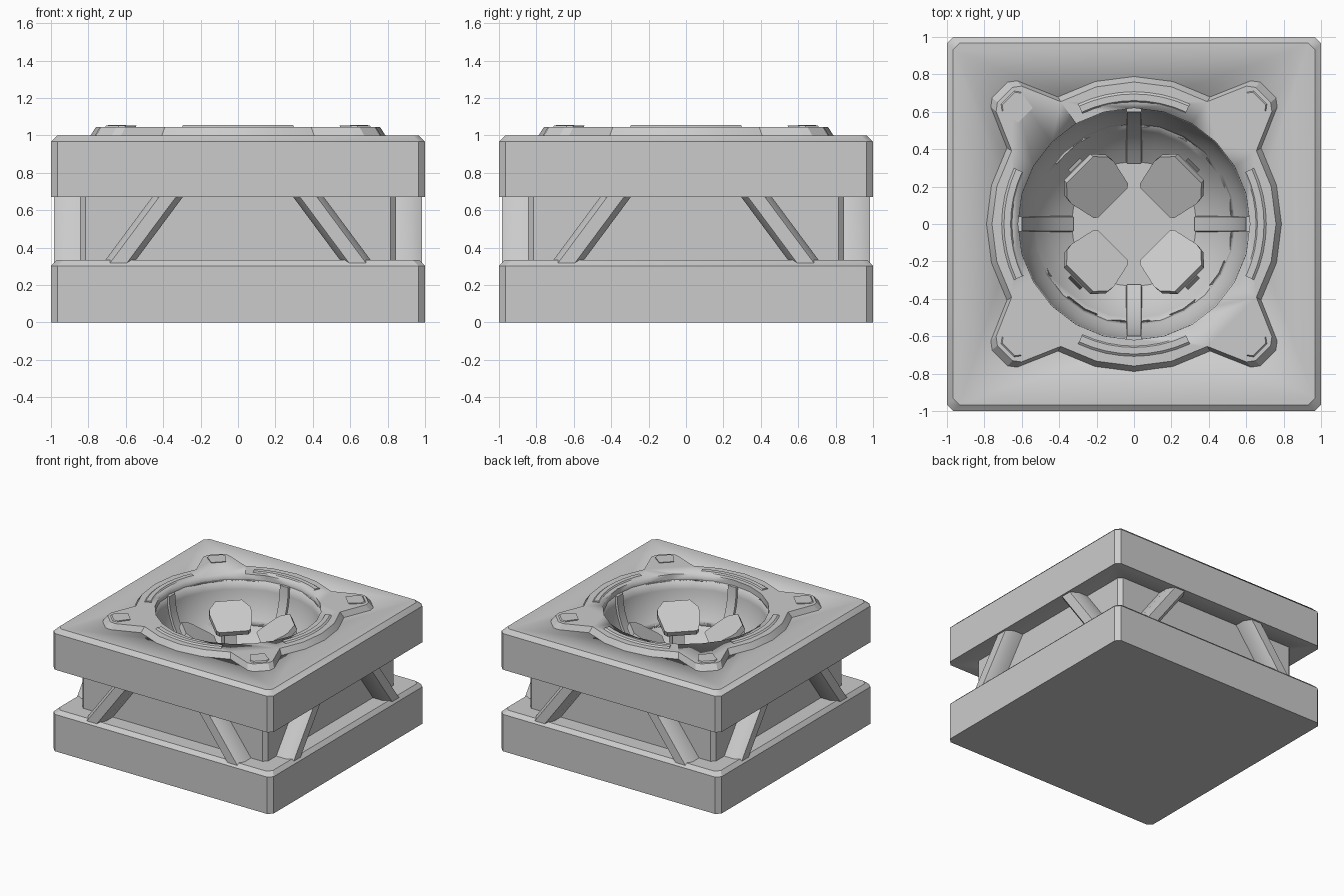
import bpy, bmesh, math
from mathutils import Matrix, Vector

if "Cube" in bpy.data.objects:
    bpy.data.objects.remove(bpy.data.objects["Cube"])

grey = bpy.data.materials.new("plain grey")
grey.diffuse_color = (0.6, 0.6, 0.6, 1)
grey.use_nodes = True
grey.node_tree.nodes["Principled BSDF"].inputs["Base Color"].default_value = grey.diffuse_color


def finish(name, bm, angle=30):
    bmesh.ops.recalc_face_normals(bm, faces=bm.faces[:])
    me = bpy.data.meshes.new(name)
    bm.to_mesh(me)
    bm.free()
    me.materials.append(grey)
    ob = bpy.data.objects.new(name, me)
    bpy.context.collection.objects.link(ob)
    bpy.ops.object.select_all(action='DESELECT')
    ob.select_set(True)
    bpy.context.view_layer.objects.active = ob
    bpy.ops.object.shade_smooth_by_angle(angle=math.radians(angle))
    return ob


def loft(bm, rings):
    """Closed solid through rings of equal point count."""
    vs = [[bm.verts.new(p) for p in r] for r in rings]
    n = len(vs[0])
    for a, b in zip(vs, vs[1:]):
        for i in range(n):
            j = (i + 1) % n
            bm.faces.new((a[i], a[j], b[j], b[i]))
    bm.faces.new(vs[0][::-1])
    bm.faces.new(vs[-1])


def square(h, c, z):
    k = h - c
    return [(k, -h, z), (h, -k, z), (h, k, z), (k, h, z),
            (-k, h, z), (-h, k, z), (-h, -k, z), (-k, -h, z)]


def slab(name, z0, z1, h, c, edge):
    bm = bmesh.new()
    rings = [square(h, c, z0), square(h, c, z1 - edge)]
    if edge:
        rings.append(square(h - edge, c, z1))
    else:
        rings[-1] = square(h, c, z1)
    loft(bm, rings)
    return finish(name, bm)


def turned(bm, quarter):
    return [Matrix.Rotation(quarter * math.pi / 2, 3, 'Z') @ Vector(p) for p in bm]


# Slabs and core
slab("base_slab", 0, 0.333, 1.0, 0.035, 0.03)
upper = slab("upper_slab", 0.67, 1.0, 1.0, 0.035, 0.033)
core = slab("core_block", 0.32, 0.69, 0.845, 0.03, 0)

# Raised collar with four corner lugs
outline = [(0.795, 0), (0.768, 0.21), (0.685, 0.41), (0.772, 0.63), (0.765, 0.68),
           (0.68, 0.765), (0.63, 0.772), (0.41, 0.685), (0.21, 0.768)]
lugs = (3, 4, 5, 6)
foot, top = [], []
for q in range(4):
    foot += turned([(x, y, 0.99) for x, y in outline], q)
    top += turned([(x * 0.955, y * 0.955, 1.045) for x, y in outline], q)
bm = bmesh.new()
loft(bm, [foot, top])
collar = finish("collar", bm, 20)

# Thin raised pads on each lug
bm = bmesh.new()
for q in range(4):
    pad = [(0.63, 0.55), (0.71, 0.61), (0.715, 0.645), (0.645, 0.715), (0.61, 0.71), (0.55, 0.63)]
    loft(bm, [turned([(x, y, 1.04) for x, y in pad], q),
              turned([(x * 0.985, y * 0.985, 1.053) for x, y in pad], q)])
finish("lug_pads", bm)

# Bowl: radius against height
R, FLOOR_R, SIDES = 0.62, 0.335, 24


def bowl_point(t, inset=0.0):
    a = t * math.acos(FLOOR_R / R)
    return (R - inset) * math.cos(a), 1.0 - (R - inset) * math.sin(a)


bm = bmesh.new()
profile = [bowl_point(i / 8) for i in range(8, -1, -1)] + [(R, 1.2)]
loft(bm, [[(r * math.cos(math.tau * i / SIDES), r * math.sin(math.tau * i / SIDES), z)
           for i in range(SIDES)] for r, z in profile])
cutter = finish("bowl_cutter", bm)
for ob in (upper, core, collar):
    mod = ob.modifiers.new("bowl", 'BOOLEAN')
    mod.operation = 'DIFFERENCE'
    mod.solver = 'EXACT'
    mod.object = cutter
    bpy.context.view_layer.objects.active = ob
    bpy.ops.object.modifier_apply(modifier=mod.name)
bpy.data.objects.remove(cutter)

# Four ribs following the bowl wall
bm = bmesh.new()
for q in range(4):
    rings = []
    for i in range(9):
        (ri, zi), (ro, zo) = bowl_point(i / 8, 0.022), bowl_point(i / 8, -0.015)
        rings.append(turned([(ro, -0.045, zo), (ri, -0.038, zi), (ri, 0.038, zi), (ro, 0.045, zo)], q))
    loft(bm, rings)
finish("bowl_ribs", bm)

# Arc pads on the collar
bm = bmesh.new()
for q in range(4):
    rings = []
    for i in range(9):
        a = math.radians(-25 + 50 * i / 8)
        rings.append(turned([(r * math.cos(a), r * math.sin(a), z) for r, z in
                             ((0.645, 1.035), (0.66, 1.055), (0.695, 1.055), (0.72, 1.035))], q))
    loft(bm, rings)
finish("collar_arc_pads", bm)

# Tilted pads inside the bowl, with support brackets behind
pads, brackets = bmesh.new(), bmesh.new()
shape = [(0.16, -0.11), (0.175, -0.13), (0.31, -0.16), (0.35, -0.155), (0.41, -0.10)]
shape += [(r, -t) for r, t in reversed(shape)]
for q in range(4):
    m = Matrix.Rotation(math.pi / 4 + q * math.pi / 2, 3, 'Z')
    height = lambda r: 0.79 + (r - 0.17) * 0.56
    loft(pads, [[m @ Vector((r + 0.02, t, height(r) - 0.04)) for r, t in shape],
                [m @ Vector((r, t, height(r))) for r, t in shape]])
    foot = [(0.30, -0.045), (0.46, -0.045), (0.46, 0.045), (0.30, 0.045)]
    head = [(0.34, -0.045), (0.435, -0.045), (0.435, 0.045), (0.34, 0.045)]
    loft(brackets, [[m @ Vector((r, t, 0.47)) for r, t in foot],
                    [m @ Vector((r, t, 0.86)) for r, t in head]])
finish("bowl_pads", pads)
finish("pad_brackets", brackets)

# Slanted struts, a mirrored pair on every side
bm = bmesh.new()
section = [(-0.082, 0.84), (-0.082, 0.93), (-0.045, 0.985),
           (0.045, 0.985), (0.082, 0.93), (0.082, 0.84)]
for q in range(4):
    for s in (-1, 1):
        loft(bm, [turned([(s * (c + d), y, z) for d, y in section], q)
                  for c, z in ((0.645, 0.31), (0.37, 0.68))])
finish("struts", bm, 45)
